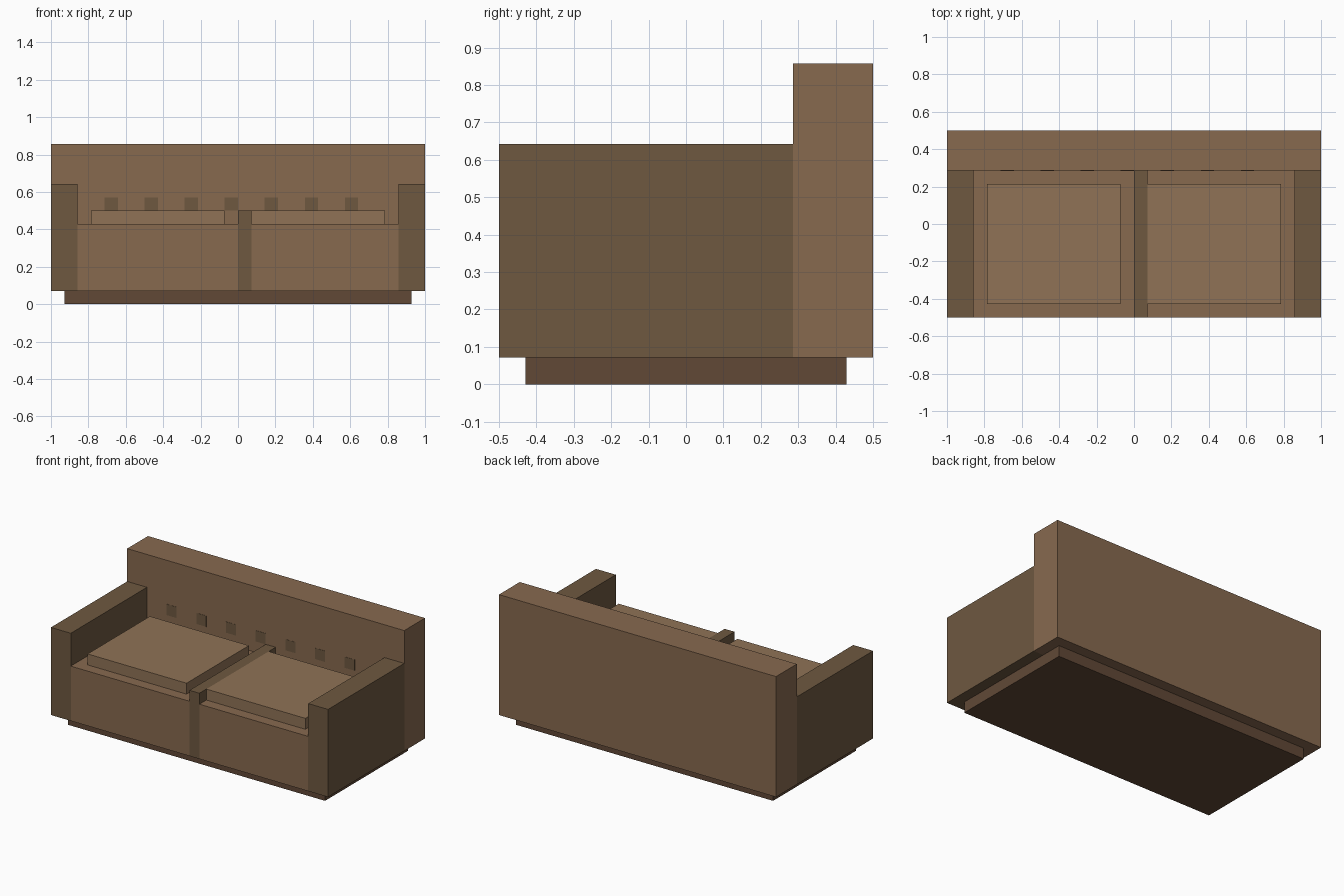
import bpy

if "Cube" in bpy.data.objects:
    bpy.data.objects.remove(bpy.data.objects["Cube"])

U = 1 / 14  # the whole sofa sits on a grid of this step


def material(name, rgb):
    m = bpy.data.materials.new(name)
    # sRGB 0-255 to linear
    m.diffuse_color = [(c / 255) ** 2.2 for c in rgb] + [1]
    m.use_nodes = True
    m.node_tree.nodes["Principled BSDF"].inputs["Base Color"].default_value = m.diffuse_color
    return m


FABRIC = material("fabric", (134, 105, 80))
CUSHION = material("cushion_fabric", (142, 114, 87))
TRIM = material("dark_trim", (110, 89, 66))
PLINTH = material("plinth_brown", (97, 74, 57))


def box(name, x, y, z, mat):
    """Box from (min, max) ranges given in grid steps."""
    size = [(r[1] - r[0]) * U for r in (x, y, z)]
    mid = [(r[0] + r[1]) / 2 * U for r in (x, y, z)]
    bpy.ops.mesh.primitive_cube_add(size=1, location=mid)
    ob = bpy.context.object
    ob.name = name
    ob.scale = size
    bpy.ops.object.transform_apply(location=False, rotation=False, scale=True)
    ob.data.materials.append(mat)
    return ob


# Recessed plinth and full-width backrest
box("plinth", (-13, 13), (-6, 6), (0, 1), PLINTH)
box("backrest", (-14, 14), (4, 7), (1, 12), FABRIC)

# Armrests
box("left_armrest", (-14, -12), (-7, 4), (1, 9), TRIM)
box("right_armrest", (12, 14), (-7, 4), (1, 9), TRIM)

# Two seat blocks with a raised divider, just right of centre
box("left_seat", (-12, 0), (-7, 4), (1, 6), FABRIC)
box("right_seat", (1, 12), (-7, 4), (1, 6), FABRIC)
box("seat_divider", (0, 1), (-7, 4), (1, 7), TRIM)

# Seat cushions
box("left_cushion", (-11, -1), (-6, 3), (6, 7), CUSHION)
box("right_cushion", (1, 11), (-6, 3), (6, 7), CUSHION)

# Row of square tufts, practically flush with the backrest
for i in range(7):
    x = -10 + 3 * i
    box(f"backrest_tuft_{i + 1}", (x, x + 1), (3.98, 4.02), (7, 8), TRIM)
